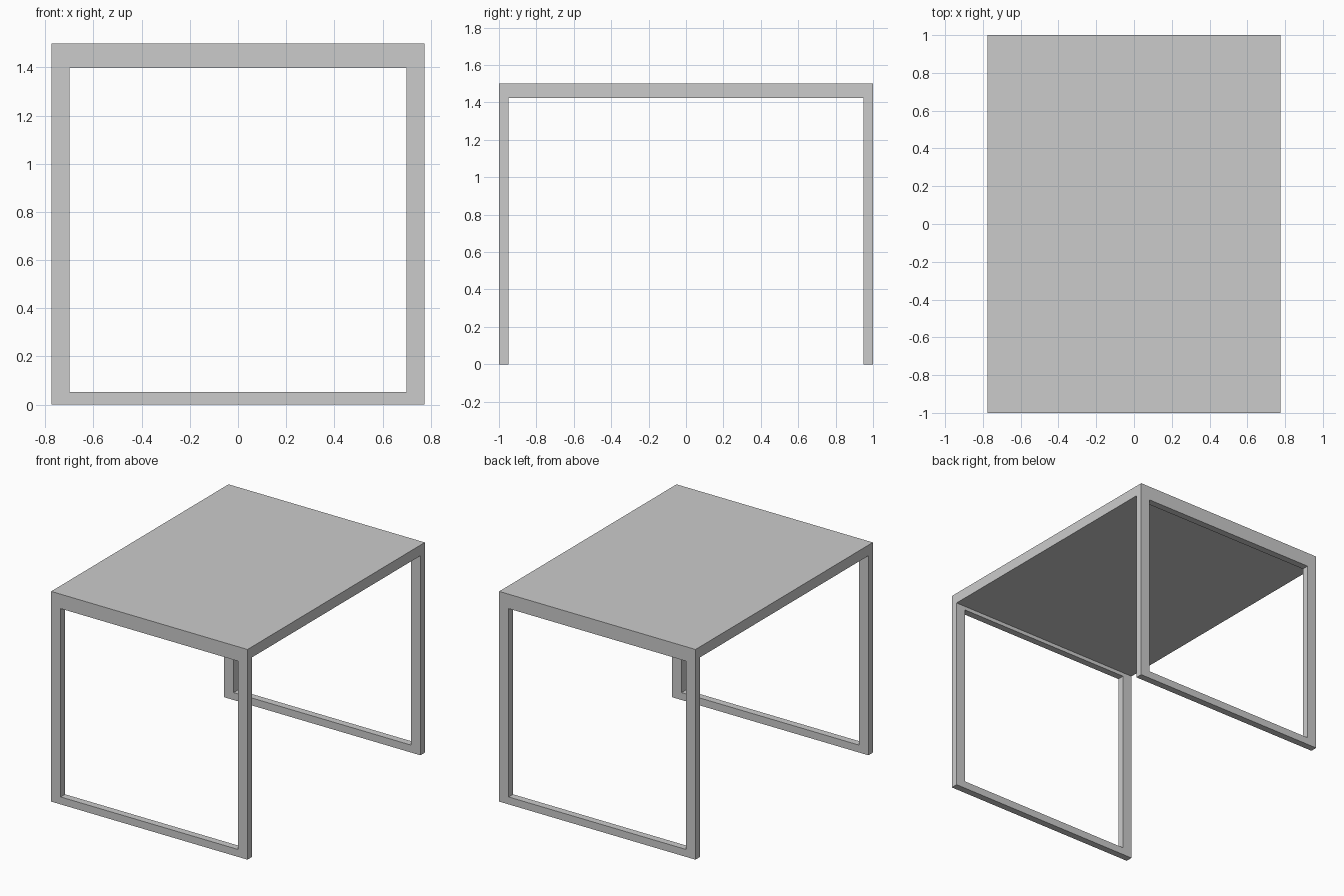
import bpy
import bmesh

if "Cube" in bpy.data.objects:
    bpy.data.objects.remove(bpy.data.objects["Cube"])

HALF_W, HALF_D, HEIGHT = 0.775, 1.0, 1.5
UNDERSIDE = 1.424      # bottom of the tabletop
LEG_T = 0.05           # frame thickness along y
HOLE_X, HOLE_LOW, HOLE_HIGH = 0.70, 0.053, 1.397


def make_object(name, bm):
    bmesh.ops.recalc_face_normals(bm, faces=bm.faces)
    mesh = bpy.data.meshes.new(name)
    bm.to_mesh(mesh)
    bm.free()
    obj = bpy.data.objects.new(name, mesh)
    bpy.context.collection.objects.link(obj)
    return obj


def rectangle(bm, half_x, z0, z1, y):
    corners = [(-half_x, z0), (half_x, z0), (half_x, z1), (-half_x, z1)]
    return [bm.verts.new((x, y, z)) for x, z in corners]


def extrude_y(bm, faces, depth):
    result = bmesh.ops.extrude_face_region(bm, geom=faces)
    verts = [v for v in result["geom"] if isinstance(v, bmesh.types.BMVert)]
    bmesh.ops.translate(bm, verts=verts, vec=(0, depth, 0))


# Tabletop slab
bm = bmesh.new()
top = bm.faces.new(rectangle(bm, HALF_W, UNDERSIDE, HEIGHT, -HALF_D))
extrude_y(bm, [top], 2 * HALF_D)
make_object("tabletop", bm)

# Rectangular loop legs, front and back
for name, y in (("front_leg_frame", -HALF_D), ("back_leg_frame", HALF_D - LEG_T)):
    bm = bmesh.new()
    outer = rectangle(bm, HALF_W, 0, UNDERSIDE, y)
    inner = rectangle(bm, HOLE_X, HOLE_LOW, HOLE_HIGH, y)
    ring = []
    for i in range(4):
        j = (i + 1) % 4
        ring.append(bm.faces.new((outer[i], outer[j], inner[j], inner[i])))
    extrude_y(bm, ring, LEG_T)
    make_object(name, bm)
